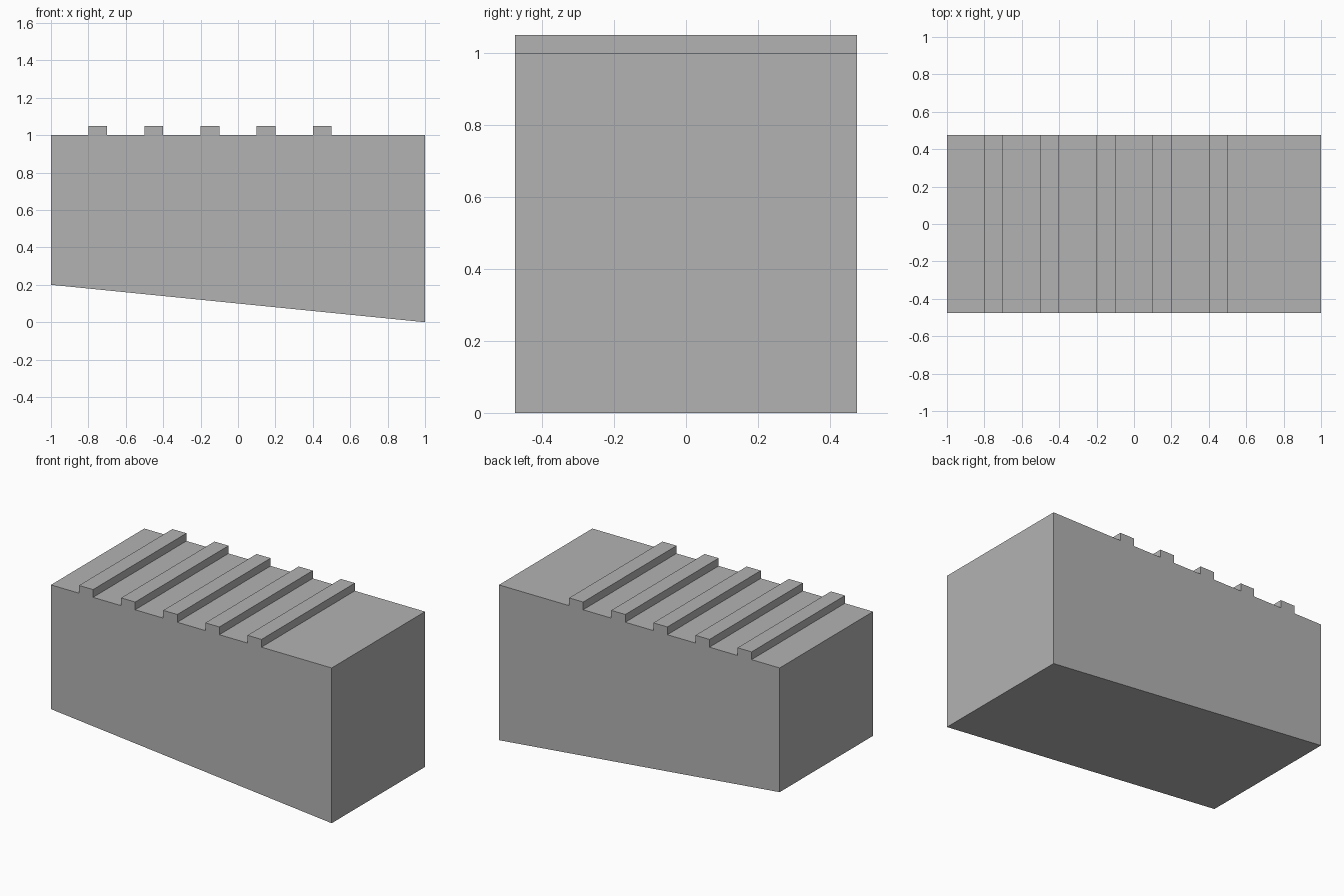
import bpy
import bmesh

cube = bpy.data.objects.get("Cube")
if cube:
    bpy.data.objects.remove(cube, do_unlink=True)

HALF_LENGTH, HALF_DEPTH = 1.0, 0.475
TOP, RIB_TOP, RIB_WIDTH = 1.0, 1.05, 0.1
RIB_STARTS = [-0.8 + 0.3 * i for i in range(5)]

# Plain grey
grey = bpy.data.materials.new("plain_grey")
grey.use_nodes = True
colour = (0.45, 0.45, 0.45, 1)
grey.diffuse_color = colour
grey.node_tree.nodes["Principled BSDF"].inputs["Base Color"].default_value = colour

# Side profile: sloping underside, flat top with raised ribs
profile = [(HALF_LENGTH, TOP), (HALF_LENGTH, 0), (-HALF_LENGTH, 0.2), (-HALF_LENGTH, TOP)]
for x in RIB_STARTS:
    profile += [(x, TOP), (x, RIB_TOP), (x + RIB_WIDTH, RIB_TOP), (x + RIB_WIDTH, TOP)]

# Extrude the profile across the depth
bm = bmesh.new()
front = bm.faces.new([bm.verts.new((x, -HALF_DEPTH, z)) for x, z in profile])
extruded = bmesh.ops.extrude_face_region(bm, geom=[front], use_keep_orig=True)
moved = [v for v in extruded["geom"] if isinstance(v, bmesh.types.BMVert)]
bmesh.ops.translate(bm, verts=moved, vec=(0, 2 * HALF_DEPTH, 0))
bmesh.ops.recalc_face_normals(bm, faces=bm.faces)

mesh = bpy.data.meshes.new("ribbed_block")
bm.to_mesh(mesh)
bm.free()
mesh.materials.append(grey)
block = bpy.data.objects.new("ribbed_block", mesh)
bpy.context.collection.objects.link(block)
